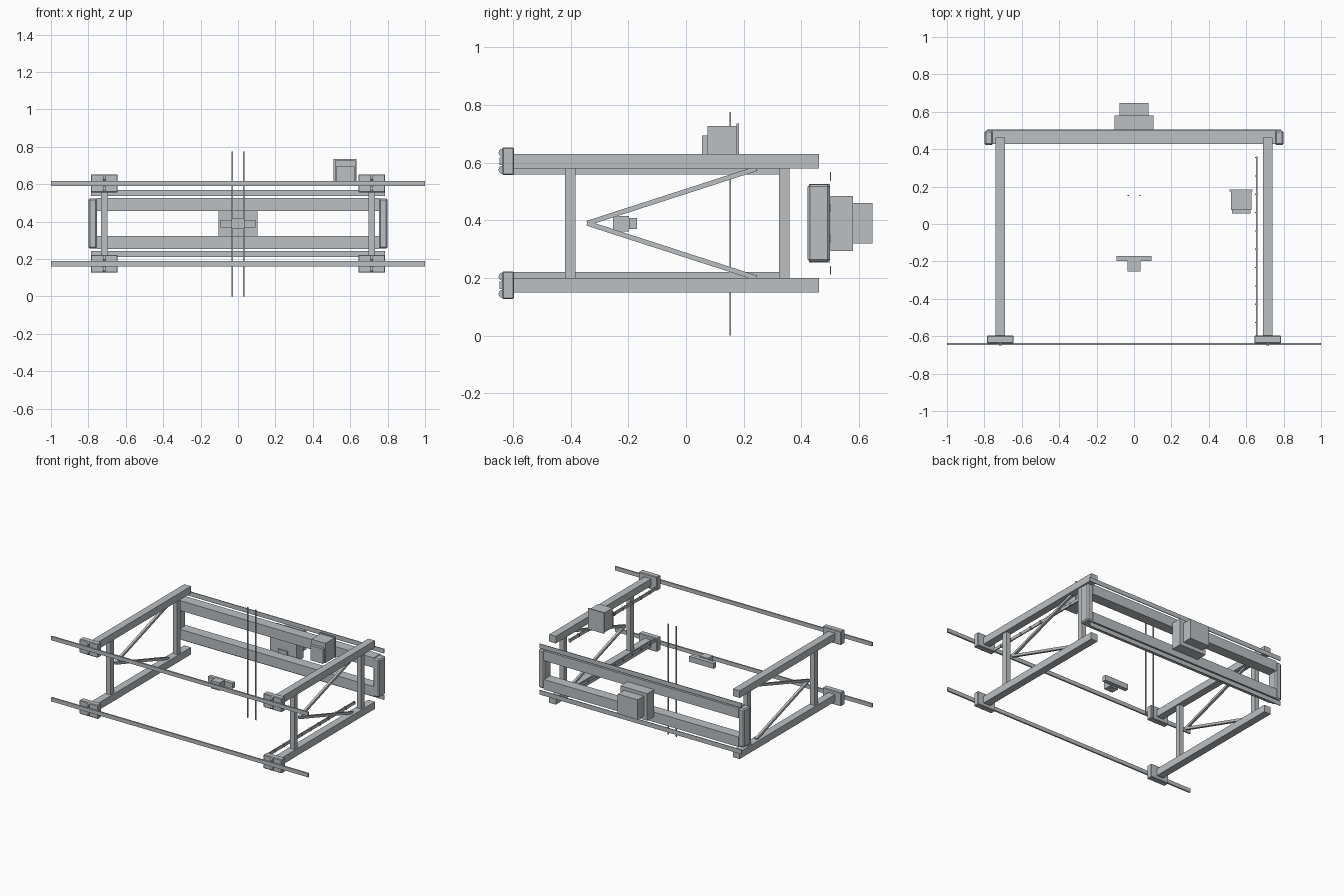
import bpy, math
from mathutils import Vector

if "Cube" in bpy.data.objects:
    bpy.data.objects.remove(bpy.data.objects["Cube"])

grey = bpy.data.materials.new("light_grey_metal")
grey.diffuse_color = (0.50, 0.53, 0.55, 1)
grey.use_nodes = True
grey.node_tree.nodes["Principled BSDF"].inputs["Base Color"].default_value = grey.diffuse_color


def box(name, x, y, z, bevel=0):
    """Box from (min, max) ranges, with an optional chamfer."""
    bpy.ops.mesh.primitive_cube_add(size=1, location=[(a + b) / 2 for a, b in (x, y, z)])
    ob = bpy.context.object
    ob.name = name
    ob.scale = [b - a for a, b in (x, y, z)]
    bpy.ops.object.transform_apply(location=False, rotation=False, scale=True)
    ob.data.materials.append(grey)
    if bevel:
        mod = ob.modifiers.new("chamfer", 'BEVEL')
        mod.width, mod.segments = bevel, 1
    return ob


def around(c, half):
    return (c - half, c + half)


def bar(name, a, b, thick):
    """Square bar between two points."""
    a, b = Vector(a), Vector(b)
    h = (b - a).length / 2
    ob = box(name, (-thick / 2, thick / 2), (-thick / 2, thick / 2), (-h, h))
    ob.location = (a + b) / 2
    ob.rotation_euler = (b - a).to_track_quat('Z', 'Y').to_euler()


def roller(name, x, y, z, radius, width):
    bpy.ops.mesh.primitive_cylinder_add(vertices=12, radius=radius, depth=width,
                                        location=(x, y, z), rotation=(0, math.pi / 2, 0))
    bpy.context.object.name = name
    bpy.context.object.data.materials.append(grey)


MID = 0.39  # height about which the frame is symmetric
for up in (-1, 1):
    level = "upper" if up > 0 else "lower"
    zc = MID + up * 0.215
    # front cross rail
    box(level + "_front_rail", (-1, 1), (-0.648, -0.637), around(zc, 0.0135))
    # rear beam and thin guide strip
    box(level + "_rear_beam", (-0.757, 0.757), (0.427, 0.5), around(MID + up * 0.101, 0.035))
    box(level + "_guide_strip", (-0.785, 0.785), (0.499, 0.504), around(MID + up * 0.163, 0.0155))
    # pads that guide the head
    box(level + "_head_pad", (-0.036, 0.036), (0.494, 0.505), around(MID + up * 0.052, 0.013))
    for s in (-1, 1):
        x = s * 0.715
        side = level + ("_right" if s > 0 else "_left")
        # side arm and its front carriage
        box(side + "_arm", around(x, 0.026), (-0.6, 0.462), around(zc, 0.025))
        box(side + "_carriage", around(x, 0.072), (-0.638, -0.597), around(zc, 0.048), 0.004)
        for k in (-1, 1):
            roller(side + "_roller", x, -0.636, zc + k * 0.03, 0.0145, 0.012)
        # diagonal brace
        bar(side + "_brace", (x, -0.343, MID), (x, 0.245, MID + up * 0.19), 0.017)

    # toothed strip along the inner side of the right arm
    rz = MID + up * 0.179
    box(level + "_side_strip", around(0.655, 0.004), (-0.6, 0.36), around(rz, 0.0105))
    for i in range(10):
        box(level + "_strip_clip", around(0.655, 0.009), around(-0.62 + 0.098 * (i + 0.95), 0.003),
            around(rz, 0.0105))

for s in (-1, 1):
    side = "right" if s > 0 else "left"
    x = s * 0.715
    # uprights between the arms
    box(side + "_front_upright", around(x, 0.017), (-0.42, -0.383), (0.2, 0.58))
    box(side + "_rear_upright", around(x, 0.017), (0.322, 0.36), (0.2, 0.58))
    # end post of the rear frame
    box(side + "_rear_post", around(s * 0.777, 0.023), (0.422, 0.499), (0.256, 0.525), 0.008)
    # vertical guide rod
    box(side + "_vertical_rod", around(s * 0.032, 0.004), around(0.153, 0.0025), (0, 0.776))

# sliding head on the rear frame
box("head_base", (-0.104, 0.104), (0.502, 0.579), (0.294, 0.484))
box("head_cover", (-0.077, 0.077), (0.579, 0.648), (0.32, 0.46))

# small floating sensor
box("sensor_bar", (-0.094, 0.094), (-0.198, -0.17), (0.37, 0.408))
box("sensor_block", (-0.034, 0.034), (-0.253, -0.198), (0.361, 0.416))

# motor unit
box("motor_body", (0.518, 0.628), (0.075, 0.177), (0.59, 0.728))
box("motor_front", (0.524, 0.622), (0.055, 0.075), (0.59, 0.694))
box("motor_back_plate", (0.51, 0.634), (0.175, 0.184), (0.59, 0.736))
